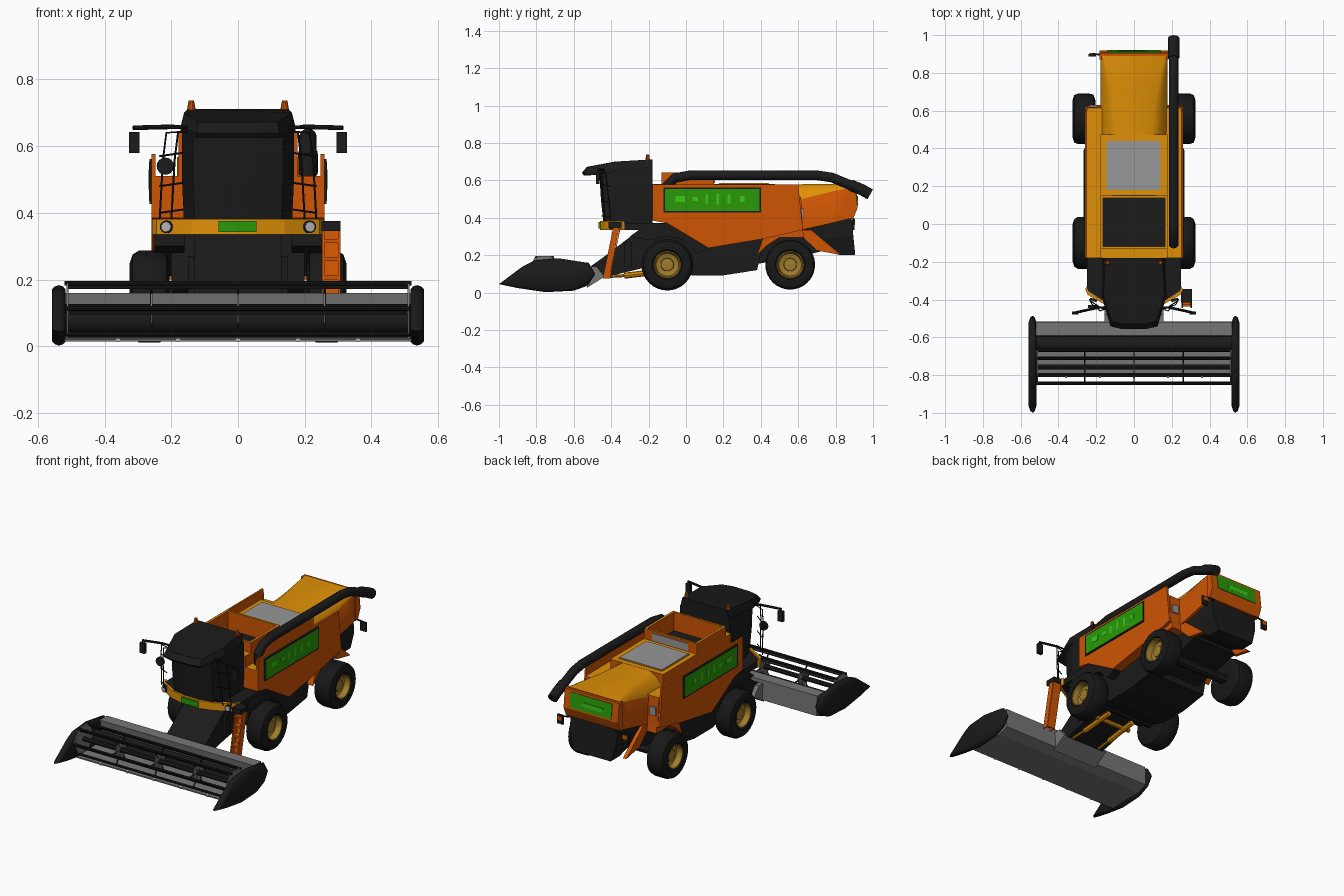
import bpy, bmesh, math
from mathutils import Vector

if "Cube" in bpy.data.objects:
    bpy.data.objects.remove(bpy.data.objects["Cube"])

def mat(name, r, g, b):
    m = bpy.data.materials.new(name)
    m.diffuse_color = (r, g, b, 1)
    m.use_nodes = True
    m.node_tree.nodes["Principled BSDF"].inputs["Base Color"].default_value = m.diffuse_color
    return m

BLACK = mat("charcoal", .0105, .0105, .0105)
TYRE = mat("tyre rubber", .009, .009, .009)
ORANGE = mat("body orange", .62, .09, .001)
YELLOW = mat("deck yellow", .74, .28, .002)
GREEN = mat("panel green", .022, .32, .002)
LIME = mat("bright green", .04, .6, .01)
GREY = mat("metal grey", .18, .18, .18)
LIGHT = mat("light grey", .31, .31, .31)
GOLD = mat("rim gold", .35, .2, .025)
LAMP = mat("lamp white", .45, .45, .45)

def finish(name, bm, mats, smooth=None):
    bmesh.ops.recalc_face_normals(bm, faces=bm.faces)
    me = bpy.data.meshes.new(name)
    bm.to_mesh(me)
    bm.free()
    for m in mats:
        me.materials.append(m)
    ob = bpy.data.objects.new(name, me)
    bpy.context.collection.objects.link(ob)
    if smooth:
        bpy.ops.object.select_all(action='DESELECT')
        ob.select_set(True)
        bpy.context.view_layer.objects.active = ob
        bpy.ops.object.shade_smooth_by_angle(angle=math.radians(smooth))
    return ob

def loft(name, rings, m, top=None, smooth=None):
    """Skin closed rings, cap the ends; faces that look up can take the top colour."""
    bm = bmesh.new()
    vs = [[bm.verts.new(p) for p in r] for r in rings]
    n = len(vs[0])
    for a, b in zip(vs, vs[1:]):
        for i in range(n):
            bm.faces.new((a[i], a[(i + 1) % n], b[(i + 1) % n], b[i]))
    bm.faces.new(vs[0])
    bm.faces.new(vs[-1])
    bmesh.ops.recalc_face_normals(bm, faces=bm.faces)
    bm.normal_update()
    if top:
        for f in bm.faces:
            f.material_index = int(f.normal.z > .3)
    return finish(name, bm, [m, top] if top else [m], smooth)

def prism(name, prof, x0, x1, m, **k):
    return loft(name, [[(x, y, z) for y, z in prof] for x in (x0, x1)], m, **k)

def box(name, x0, x1, y0, y1, z0, z1, m, **k):
    return prism(name, [(y0, z0), (y1, z0), (y1, z1), (y0, z1)], x0, x1, m, **k)

def pair(fn, name, a, x0, x1, m, **k):
    for s, side in ((1, "right"), (-1, "left")):
        fn(f"{name}_{side}", a, s * x0, s * x1, m, **k)

def tube(name, pts, r, m, sides=8):
    """Round bar along a path; rings face the path's mitred direction."""
    P = [Vector(p) for p in pts]
    rings = []
    for i, p in enumerate(P):
        d = (P[min(i + 1, len(P) - 1)] - P[max(i - 1, 0)]).normalized()
        u = d.cross(Vector((1, 0, 0)))
        if u.length < .1:
            u = d.cross(Vector((0, 0, 1)))
        u.normalize()
        v = d.cross(u)
        rings.append([p + r * (u * math.cos(t) + v * math.sin(t))
                      for t in (2 * math.pi * j / sides for j in range(sides))])
    return loft(name, rings, m, smooth=40)

def lathe(name, prof, y, z, s, m, n=32):
    """Revolve (radius, x) points about the x direction."""
    return loft(name, [[(s * x, y + r * math.cos(2 * math.pi * i / n), z + r * math.sin(2 * math.pi * i / n))
                        for i in range(n)] for r, x in prof], m, smooth=35)

def both(pts):
    return pts + [(-x, y) for x, y in reversed(pts)]

# Wheels and axles
for label, y, k in (("front", -.1, 1), ("rear", .557, .965)):
    for s, side in ((1, "right"), (-1, "left")):
        lathe(f"{label}_tyre_{side}", [(.06, .205), (.1, .205), (.128, .215), (.138 * k, .235), (.138 * k, .297),
              (.126, .316), (.1, .325), (.08, .323), (.072, .31), (.07, .25)], y, .149, s, TYRE)
        lathe(f"{label}_rim_{side}", [(.05, .25), (.073, .318), (.068, .318), (.06, .285), (.035, .278), (.033, .295), (.015, .297)],
              y, .149, s, GOLD)
    tube(f"{label}_axle", [(-.24, y, .149), (.24, y, .149)], .03, BLACK)

# Chassis and lower body
prism("underbody", [(-.15, .36), (.1, .26), (.42, .3), (.38, .12), (.2, .092), (.03, .092), (-.2, .17)], -.2, .2, BLACK)
prism("rear_underbody", [(.35, .29), (.64, .34), (.72, .22), (.6, .19), (.36, .15)], -.15, .15, BLACK)
pair(prism, "front_fender", [(-.3, .3), (-.2, .372), (-.1, .372), (.13, .24), (.06, .21), (-.01, .28), (-.1, .3), (-.2, .28)], .16, .25, BLACK)
pair(prism, "rear_fender", [(.38, .2), (.41, .288), (.625, .338), (.63, .295), (.5, .295), (.43, .25)], .15, .24, ORANGE)
pair(prism, "rear_strut", [(.61, .335), (.67, .335), (.83, .2), (.70, .225), (.62, .3)], .155, .178, ORANGE)
loft("straw_chopper", [[(x, y, z) for x in (-w, w) for y, z in ((y0, za), (y1, zb))[::1 if x < 0 else -1]]
     for w, y0, za, y1, zb in ((.16, .62, .335, .885, .4), (.155, .66, .28, .895, .3), (.125, .82, .2, .905, .2))], BLACK)

# Main body, raised side panels and windows
low = [(.625, .335), (.42, .288), (.12, .238), (-.1, .37), (-.18, .385)]
prism("main_body", [(-.18, .51), (.615, .51)] + low, -.248, .248, ORANGE, top=YELLOW)
pair(prism, "side_panel", [(-.18, .577), (.6, .577)] + low, .248, .26, ORANGE)
for s, side in ((1, "right"), (-1, "left")):
    def plate(name, y0, y1, z0, z1, a, b, m):
        box(f"{name}_{side}", s * a, s * b, y0, y1, z0, z1, m)
    plate("window_frame", -.12, .4, .427, .562, .258, .265, BLACK)
    plate("window_pane", -.112, .392, .435, .554, .264, .267, GREEN)
    for i, (y, w, h) in enumerate(((-.03, .05, .03), (.05, .03, .02), (.11, .014, .05), (.17, .014, .06), (.23, .014, .05), (.3, .025, .03))):
        plate(f"window_fleck{i}", y - w / 2, y + w / 2, .5 - h / 2, .5 + h / 2, .266, .268, LIME)
    plate("tail_lamp", .618, .63, .4, .45, .195, .235, LIGHT)

# Grain tank: four walls, yellow rim and dark floor
box("tank_front_deck", -.178, .178, -.18, -.12, .5, .58, ORANGE, top=YELLOW)
for n, x0, x1, y0, y1 in (("left", -.178, -.164, -.13, .15), ("right", .164, .178, -.13, .15),
                          ("front", -.17, .17, -.13, -.118), ("back", -.17, .17, .138, .15)):
    box("tank_wall_" + n, x0, x1, y0, y1, .5, .643, ORANGE, top=YELLOW)
box("tank_floor", -.17, .17, -.12, .14, .51, .53, BLACK)
box("tank_back_plate", -.12, .12, .15, .154, .585, .63, LIGHT)

# Engine deck with grille
box("engine_deck", -.178, .178, .15, .475, .5, .58, ORANGE, top=YELLOW)
box("engine_grille", -.145, .14, .18, .44, .57, .587, LIGHT)
box("grille_frame", -.15, .145, .175, .445, .57, .584, YELLOW)

# Rear hood with arched yellow top
def hood_ring(y, zb, ze, cx, zc):
    return [(x, y, z) for x, z in both([(.178, zb), (.178, ze), (cx + (.178 - cx) * .45, ze + (zc - ze) * .72), (cx, zc)])]
loft("rear_hood", [hood_ring(*a) for a in ((.47, .4, .5, .09, .579), (.62, .335, .5, .11, .579), (.7, .353, .52, .12, .58),
     (.8, .376, .545, .14, .579), (.89, .398, .562, .165, .572))], ORANGE, top=YELLOW, smooth=40)
prism("hood_rear_frame", [(.87, .393), (.895, .398), (.918, .455), (.905, .568), (.87, .568)], -.183, .183, ORANGE)
prism("hood_rear_panel", [(.915, .465), (.921, .465), (.91, .555), (.904, .555)], -.14, .14, GREEN)
box("hood_rear_fleck", -.08, .06, .914, .9185, .49, .515, LIME)
for s, side in ((1, "right"), (-1, "left")):
    tube(f"rear_lamp_arm_{side}", [(s * .15, .895, .395), (s * .22, .9, .385)], .005, BLACK)
    box(f"rear_lamp_{side}", s * .2, s * .24, .888, .9, .335, .39, BLACK)
    box(f"rear_lamp_glass_{side}", s * .205, s * .235, .899, .904, .36, .385, ORANGE)

# Unloading tube
tube("unloading_tube", [(.21, -.1, .51), (.21, -.105, .57), (.21, -.06, .612), (.21, .02, .627), (.21, .7, .627),
     (.21, .78, .615), (.21, .9, .565)], .026, BLACK, 16)
tube("unloading_spout", [(.21, .88, .575), (.21, .94, .55), (.21, .985, .525)], .03, BLACK, 16)

# Cab, roof and beacons
plan = both([(.168, -.18), (.168, -.35), (.135, -.45), (.05, -.465)])
loft("cab", [[(x * k, y - o * (y < -.4), z) for x, y in plan] for z, k, o in ((.355, .96, -.025), (.5, 1, -.01), (.66, 1, 0))], BLACK)
roof = both([(.16, -.18), (.172, -.38), (.125, -.53), (.06, -.545)])
zl, zu = [.66, .645, .625, .625], [.712, .7, .672, .672]
zl, zu = zl + zl[::-1], zu + zu[::-1]
loft("cab_roof", [[(x, y, z) for (x, y), z in zip(roof, zl)],
     [(x, y - .012 * (y < -.5), z + .015) for (x, y), z in zip(roof, zl)],
     [(x * .94, y + .015 * (y < -.5), z) for (x, y), z in zip(roof, zu)]], BLACK)
for s, side in ((1, "right"), (-1, "left")):
    loft(f"beacon_{side}", [[(s * .14 + r * math.cos(t), -.205 + r * math.sin(t), z) for t in (i * math.pi / 5 for i in range(10))]
         for r, z in ((.014, .7), (.012, .715), (.008, .737))], ORANGE)
    # Mirrors and hand rails
    tube(f"mirror_arm_{side}", [(s * .14, -.44, .655), (s * .2, -.445, .658), (s * .315, -.47, .655)], .007, BLACK)
    box(f"mirror_{side}", s * .295, s * .327, -.48, -.462, .58, .643, BLACK)
    for i, (x, y) in enumerate(((.235, -.4), (.2, -.43))):
        tube(f"hand_rail{i}_{side}", [(s * x, y, .38), (s * (x - .01), y - .02, .56), (s * (x - .02), y - .03, .64), (s * .15, -.45, .645)], .003, BLACK)
    for z in (.4, .48, .57):
        tube(f"rail_rung_{side}", [(s * .235, -.405, z), (s * .165, -.45, z + .01)], .003, BLACK)
tube("round_mirror", [(-.218, -.445, .54), (-.218, -.43, .54)], .026, BLACK, 16)

# Platform, yellow bumper, headlights
edge = both([(.258, -.345), (.245, -.375), (.14, -.435), (.05, -.46)])
back = both([(.25, -.17), (.25, -.35), (.13, -.425)])
loft("platform", [[(x, y, z) for x, y in back] for z in (.335, .372)], BLACK)
loft("bumper", [[(x, y, .335), (x, y, .382), (x * .97, y + .015, .382), (x * .97, y + .015, .335)] for x, y in edge], YELLOW)
box("bumper_plate", -.058, .056, -.467, -.455, .342, .376, GREEN)
for s, side in ((1, "right"), (-1, "left")):
    c = Vector((s * .213, -.395, .358))
    tube(f"headlight_rim_{side}", [c, c + Vector((s * .003, -.012, 0))], .019, BLACK, 16)
    tube(f"headlight_{side}", [c, c + Vector((s * .003, -.015, 0))], .014, LAMP, 16)

# Access ladder
for x in (.252, .3):
    prism("ladder_side", [(-.445, .075), (-.41, .075), (-.352, .37), (-.385, .37)], x, x + .007, ORANGE)
for i in range(5):
    z = .09 + i * .055
    y = -.425 + (z - .075) * .2
    box("ladder_step", .252, .306, y - .016, y + .016, z, z + .012, ORANGE)
prism("ladder_back", [(-.41, .075), (-.406, .075), (-.35, .345), (-.354, .345)], .252, .306, ORANGE)
box("ladder_landing", .25, .308, -.415, -.345, .345, .376, BLACK)

# Feeder house, adapter and lift cylinders
prism("feeder_house", [(-.12, .36), (-.23, .35), (-.44, .19), (-.51, .14), (-.5, .07), (-.4, .09), (-.15, .15)], -.13, .13, BLACK)
box("feeder_frame", -.15, .15, -.33, -.29, .14, .27, BLACK)
prism("header_adapter", [(-.53, .14), (-.48, .14), (-.435, .085), (-.53, .025)], -.155, .155, GREY)
tube("lift_cross_bar", [(-.13, -.2, .115), (.13, -.2, .115)], .014, YELLOW)
for s in (1, -1):
    tube("lift_cylinder", [(s * .085, -.12, .115), (s * .09, -.33, .09)], .016, YELLOW)
    tube("lift_rod", [(s * .09, -.32, .091), (s * .095, -.43, .085)], .008, YELLOW)

# Header trough, intake auger and cutter bar
prism("header_trough", [(-.59, .16), (-.52, .16), (-.515, .04), (-.58, .017), (-.81, .014), (-.81, .022), (-.6, .03), (-.575, .06)], -.52, .52, GREY)
tube("intake_auger", [(-.52, -.635, .078), (.52, -.635, .078)], .042, BLACK, 16)
for x in (-.36, -.18, 0, .18, .36):
    box("skid_mark", x - .006, x + .006, -.814, -.79, .013, .024, LAMP)

# End dividers
div = [(-1, .045), (-.87, .142), (-.81, .172), (-.68, .183), (-.52, .158), (-.485, .1), (-.52, .045), (-.6, .01), (-.75, .002), (-.9, .024)]
for s, side in ((1, "right"), (-1, "left")):
    loft(f"divider_{side}", [[(s * x, -.74 + (y + .74) * k, .09 + (z - .09) * k) for y, z in div]
         for x, k in ((.517, .86), (.525, .96), (.537, 1), (.549, .96), (.558, .86))], BLACK, smooth=50)

# Reel: six bars with tines, hub shaft, arms and grey plates
RY, RZ, RR = -.757, .113, .088
spokes = [(math.cos(t), math.sin(t)) for t in (i * math.pi / 3 for i in range(6))]
tube("reel_shaft", [(-.52, RY, RZ), (.52, RY, RZ)], .014, BLACK)
for i, (c, q) in enumerate(spokes):
    y, z = RY + RR * c, RZ + RR * q
    tube(f"reel_bar{i}", [(-.52, y, z), (.52, y, z)], .007, BLACK)
    prism(f"reel_tines{i}", [(y - .003, z), (y + .003, z), (y + .011, max(z - .018, .026)), (y + .006, max(z - .018, .026))], -.51, .51, BLACK)
    for x in (-.26, 0, .26):
        tube("reel_arm", [(x, RY, RZ), (x, y, z)], .004, BLACK, 6)
for x, r in ((-.512, .094), (-.26, .055), (0, .055), (.26, .055), (.512, .094)):
    prism("reel_plate", [(RY + r * c, RZ + r * q) for c, q in spokes], x - .003, x + .003, GREY)
